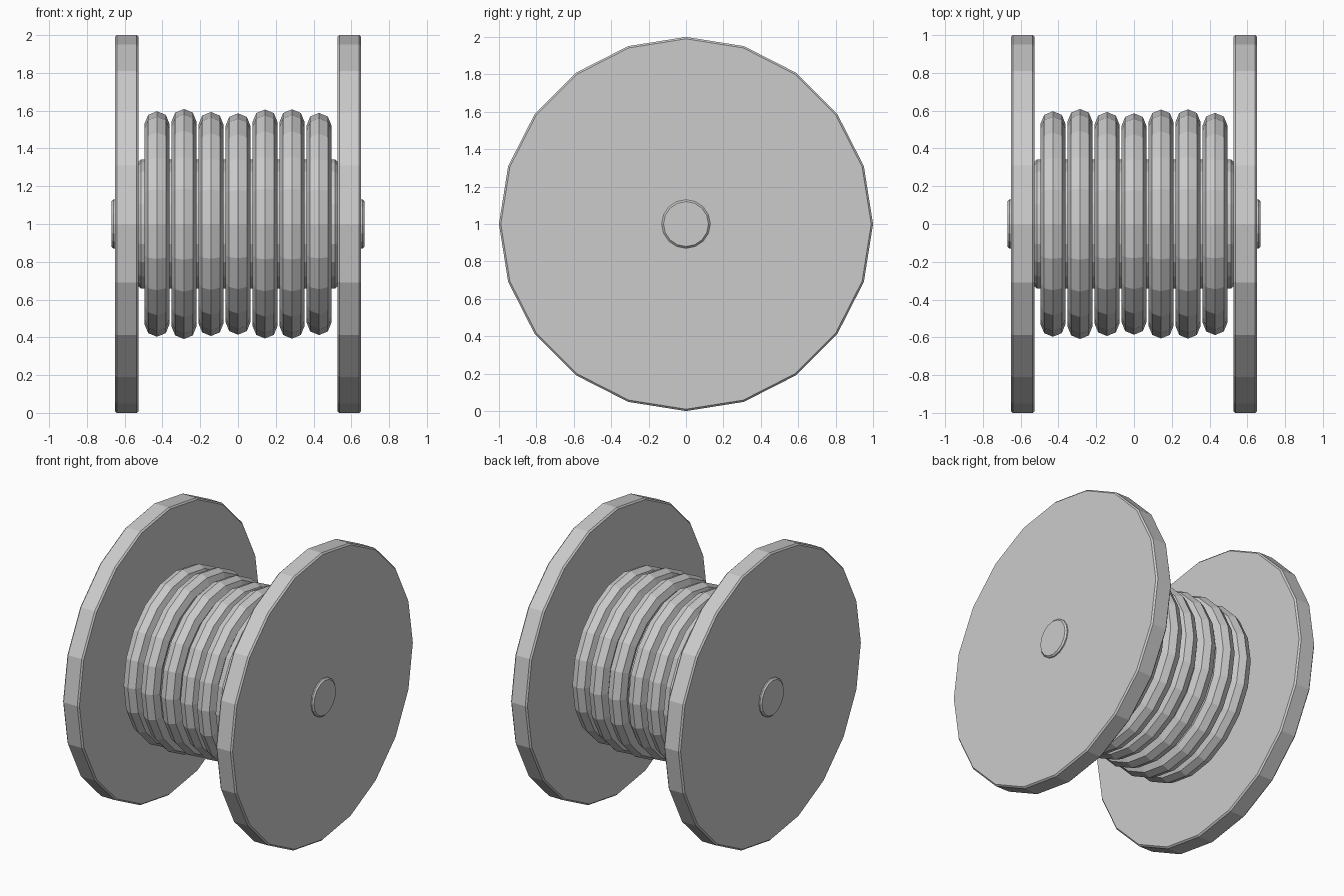
import bpy, bmesh
from math import pi, sin, cos

if "Cube" in bpy.data.objects:
    bpy.data.objects.remove(bpy.data.objects["Cube"])

CENTRE_Z = 1.0


def lathe(name, profile, sides, x=0.0, closed=False):
    """Spin a profile of (x, radius) points around the X axis; cap open ends."""
    bm = bmesh.new()
    rows = []
    for px, r in profile:
        rows.append([bm.verts.new((px, r * cos(2 * pi * i / sides), r * sin(2 * pi * i / sides)))
                     for i in range(sides)])
    pairs = list(zip(rows, rows[1:]))
    if closed:
        pairs.append((rows[-1], rows[0]))
    else:
        bm.faces.new(rows[0])
        bm.faces.new(rows[-1])
    for a, b in pairs:
        for i in range(sides):
            j = (i + 1) % sides
            bm.faces.new((a[i], a[j], b[j], b[i]))
    bmesh.ops.recalc_face_normals(bm, faces=bm.faces)
    mesh = bpy.data.meshes.new(name)
    bm.to_mesh(mesh)
    bm.free()
    obj = bpy.data.objects.new(name, mesh)
    obj.location = (x, 0, CENTRE_Z)
    bpy.context.collection.objects.link(obj)
    return obj


def disc(name, half, radius, bevel, sides, x=0.0):
    """Cylinder along X with a small chamfer at both rims."""
    return lathe(name, [(-half, radius - bevel), (-half + bevel, radius),
                        (half - bevel, radius), (half, radius - bevel)], sides, x)


# End flanges
for side, label in ((-1, "left"), (1, "right")):
    disc(f"{label}_flange", 0.0625, 1.0, 0.01, 20, side * 0.589)

# Core drum and protruding axle
disc("core_drum", 0.526, 0.342, 0.012, 20)
disc("axle", 0.669, 0.13, 0.01, 16)

# Wound cable turns, each slightly different in radius
TUBE = 0.066
outer_radii = [0.597, 0.609, 0.593, 0.586, 0.606, 0.607, 0.588]
for n, outer in enumerate(outer_radii):
    major = outer - TUBE
    section = [(TUBE * sin(2 * pi * k / 8), major + TUBE * cos(2 * pi * k / 8)) for k in range(8)]
    lathe(f"cable_turn_{n + 1}", section, 20, (n - 3) * 0.143, closed=True)
